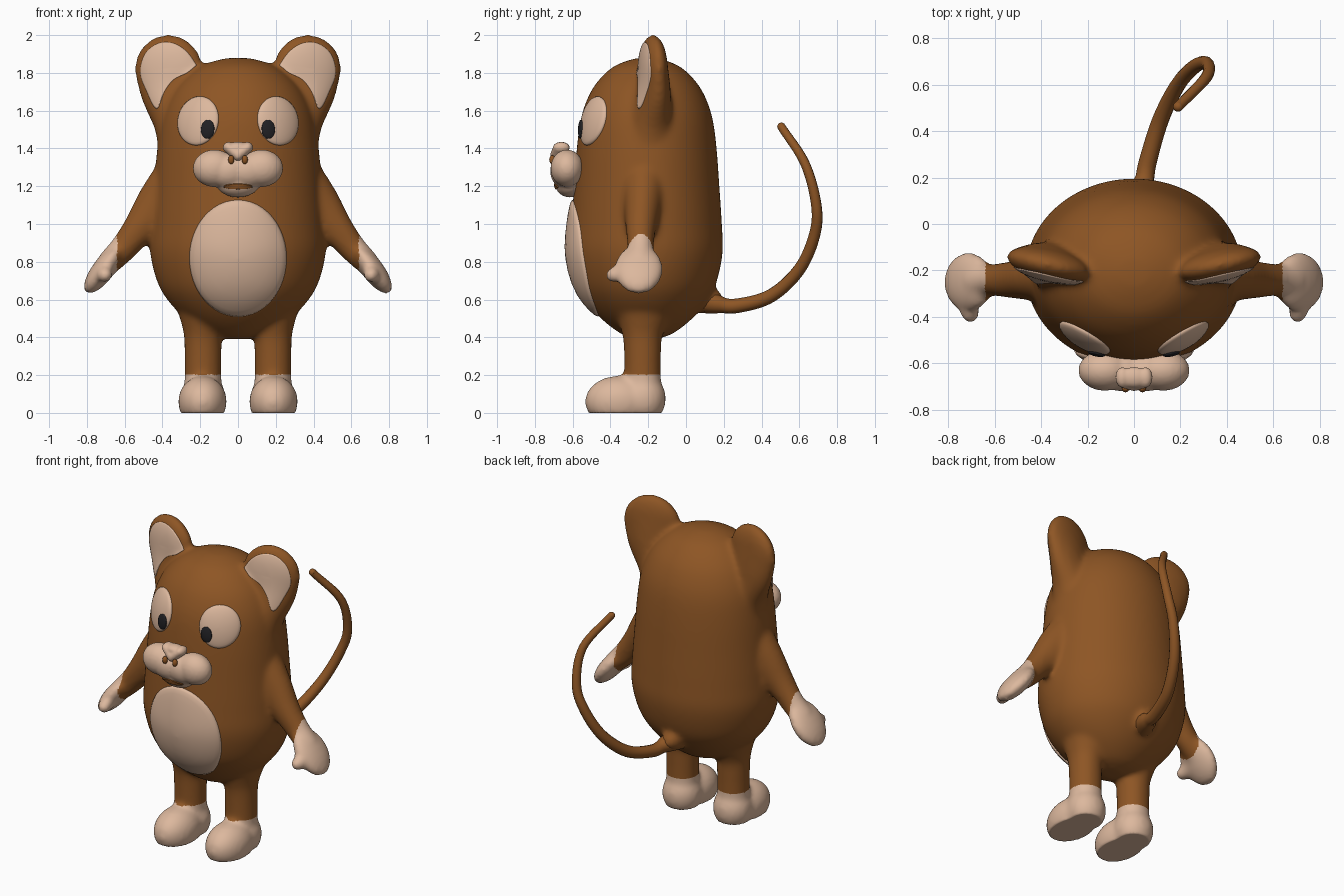
import bpy, bmesh, math
from mathutils import Vector, Matrix
from mathutils.bvhtree import BVHTree

if "Cube" in bpy.data.objects:
    bpy.data.objects.remove(bpy.data.objects["Cube"])


def material(name, rgb):
    m = bpy.data.materials.new(name)
    m.use_nodes = True
    m.diffuse_color = (*rgb, 1)
    bsdf = next(n for n in m.node_tree.nodes if n.type == 'BSDF_PRINCIPLED')
    bsdf.inputs["Base Color"].default_value = (*rgb, 1)
    bsdf.inputs["Roughness"].default_value = 0.7
    return m


BROWN = material("brown fur", (0.27, 0.092, 0.018))
CREAM = material("cream skin", (0.72, 0.48, 0.34))
BLACK = material("black pupil", (0.015, 0.015, 0.018))


def make(name, bm, *mats):
    bmesh.ops.recalc_face_normals(bm, faces=bm.faces)
    for f in bm.faces:
        f.smooth = True
    mesh = bpy.data.meshes.new(name)
    bm.to_mesh(mesh)
    bm.free()
    for m in mats:
        mesh.materials.append(m)
    ob = bpy.data.objects.new(name, mesh)
    bpy.context.scene.collection.objects.link(ob)
    return ob


def spline(pts, n):
    """Smooth curve through tuples of any length."""
    p = [Vector(q) for q in pts]
    p = [2 * p[0] - p[1]] + p + [2 * p[-1] - p[-2]]
    out = []
    for i in range(1, len(p) - 2):
        a, b, c, d = p[i - 1:i + 3]
        for k in range(n):
            t = k / n
            out.append(b + 0.5 * t * (c - a + t * (2 * a - 5 * b + 4 * c - d
                       + t * (3 * (b - c) + d - a))))
    return out + [p[-2]]


def ellipsoid(bm, c, r, ry=0, rz=0, sub=3):
    m = (Matrix.Translation(c) @ Matrix.Rotation(rz, 4, 'Z')
         @ Matrix.Rotation(ry, 4, 'Y') @ Matrix.Diagonal((*r, 1)))
    bmesh.ops.create_icosphere(bm, subdivisions=sub, radius=1, matrix=m)


def chain(bm, pts, side, rz=0):
    """Limb of overlapping ellipsoids: x, y, z, rx, ry, rz."""
    for q in spline(pts, 5):
        ellipsoid(bm, (side * q[0], q[1], q[2]), q[3:], rz=side * rz)


def loft(bm, rings):
    rows = [[bm.verts.new(v) for v in ring] for ring in rings]
    n = len(rows[0])
    for a, b in zip(rows, rows[1:]):
        for i in range(n):
            j = (i + 1) % n
            bm.faces.new((a[i], a[j], b[j], b[i]))
    bm.faces.new(rows[0][::-1])
    bm.faces.new(rows[-1])


def fuse(ob, voxel, steps):
    """Melt overlapping shells into one smooth skin."""
    r = ob.modifiers.new("fuse", 'REMESH')
    r.mode = 'VOXEL'
    r.voxel_size = voxel
    s = ob.modifiers.new("soften", 'SMOOTH')
    s.factor = 0.5
    s.iterations = steps
    dg = bpy.context.evaluated_depsgraph_get()
    mesh = bpy.data.meshes.new_from_object(ob.evaluated_get(dg))
    mats = list(ob.data.materials)
    ob.modifiers.clear()
    ob.data = mesh
    mesh.materials.clear()
    for m in mats:
        mesh.materials.append(m)
    for p in mesh.polygons:
        p.use_smooth = True
        p.material_index = 0


def tree(ob):
    return BVHTree.FromPolygons([v.co for v in ob.data.vertices],
                                [p.vertices for p in ob.data.polygons])


def patch(name, mat, bvh, centre, outline, lift, bulge=0.0):
    """Thin plate draped on the front of a surface; outline is in x, z."""
    c = Vector(centre)
    bm = bmesh.new()
    rings = []
    last = None
    for t in (0.01, 0.2, 0.4, 0.6, 0.75, 0.87, 0.95, 1.0, 1.0):
        ring = []
        for i, o in enumerate(outline):
            q = c + (Vector(o) - c) * t
            hit, nor, _, _ = bvh.ray_cast(Vector((q.x, -2, q.y)), Vector((0, 1, 0)))
            if hit is None:
                ring.append(last[i].copy())
                continue
            if nor.y > 0:
                nor = -nor
            sunk = -0.01 if len(rings) == 8 else lift
            ring.append(hit + nor * (sunk + bulge * math.sqrt(1 - t * t)))
        rings.append(ring)
        last = ring
    loft(bm, rings)
    return make(name, bm, mat)


def oval(cx, cz, rx, rz, tilt=0, n=48):
    ca, sa = math.cos(tilt), math.sin(tilt)
    return [(cx + rx * math.cos(a) * ca - rz * math.sin(a) * sa,
             cz + rx * math.cos(a) * sa + rz * math.sin(a) * ca)
            for a in (2 * math.pi * i / n for i in range(n))]


# Body: an oval lathe with limbs and ears, melted together
bm = bmesh.new()
profile = [(0.39, 0.06), (0.42, 0.16), (0.5, 0.28), (0.6, 0.375), (0.7, 0.43),
           (0.85, 0.465), (1.0, 0.46), (1.2, 0.445), (1.4, 0.428), (1.55, 0.405),
           (1.66, 0.365), (1.75, 0.305), (1.83, 0.21), (1.87, 0.1), (1.88, 0.03)]
loft(bm, [[(r * math.cos(a), -0.208 + 0.865 * r * math.sin(a), z)
           for a in (math.tau * i / 64 for i in range(64))]
          for z, r in spline(profile, 4)])
for s in (1, -1):
    # ears
    chain(bm, [(0.368, -0.175, 1.82, 0.185, 0.07, 0.185),
               (0.365, -0.17, 1.70, 0.155, 0.085, 0.15),
               (0.35, -0.18, 1.55, 0.10, 0.11, 0.12),
               (0.33, -0.19, 1.40, 0.09, 0.12, 0.1)], s, 0.22)
    # arms
    chain(bm, [(0.33, -0.22, 1.22, 0.12, 0.13, 0.17),
               (0.43, -0.23, 1.09, 0.11, 0.10, 0.15),
               (0.53, -0.24, 0.97, 0.08, 0.08, 0.10),
               (0.61, -0.24, 0.87, 0.068, 0.07, 0.08),
               (0.68, -0.245, 0.80, 0.06, 0.075, 0.07)], s)
    # hands and thumbs
    ellipsoid(bm, (s * 0.712, -0.25, 0.76), (0.06, 0.13, 0.158), ry=-0.64 * s)
    chain(bm, [(0.71, -0.3, 0.75, 0.045, 0.045, 0.045),
               (0.705, -0.385, 0.73, 0.042, 0.042, 0.042)], s)
    # legs
    chain(bm, [(0.185, -0.23, 0.12, 0.1, 0.1, 0.1), (0.185, -0.23, 0.3, 0.1, 0.1, 0.1),
               (0.185, -0.23, 0.43, 0.105, 0.11, 0.1),
               (0.18, -0.22, 0.55, 0.14, 0.16, 0.1)], s)
    # feet
    ellipsoid(bm, (s * 0.185, -0.225, 0.075), (0.122, 0.12, 0.135))
    ellipsoid(bm, (s * 0.188, -0.355, 0.06), (0.13, 0.182, 0.138))
# tail root
ellipsoid(bm, (0.01, 0.1, 0.6), (0.07, 0.1, 0.07))
body = make("body", bm, BROWN, CREAM)
fuse(body, 0.014, 16)
for v in body.data.vertices:
    v.co.z = max(v.co.z, 0.0)
for p in body.data.polygons:
    hand = abs(p.center.x) > 0.64 and p.center.z < 1.1
    p.material_index = int(hand or p.center.z < 0.2)
skin = tree(body)

# Belly
patch("belly", CREAM, skin, (0, 0.82), oval(0, 0.82, 0.255, 0.307), 0.005, 0.028)

# Eyes, pupils and inner ears
ear = [(0.22, 1.84), (0.27, 1.91), (0.34, 1.955), (0.42, 1.955), (0.49, 1.90),
       (0.515, 1.80), (0.48, 1.70), (0.43, 1.61), (0.39, 1.70), (0.34, 1.765),
       (0.27, 1.80), (0.22, 1.84)]
for s, side in ((1, "left"), (-1, "right")):
    eye = patch(side + "_eye", CREAM, skin, (s * 0.21, 1.545),
                oval(s * 0.21, 1.545, 0.106, 0.13, s * 0.25), 0.005, 0.02)
    patch(side + "_pupil", BLACK, tree(eye), (s * 0.16, 1.502),
          oval(s * 0.16, 1.502, 0.034, 0.049, s * 0.1), 0.005, 0.006)
    outline = [(s * q[0], q[1]) for q in spline(ear, 4)[:-1]]
    patch(side + "_inner_ear", CREAM, skin, (s * 0.41, 1.82), outline, 0.004)

# Muzzle with cheeks, chin and nose
bm = bmesh.new()
for s in (1, -1):
    ellipsoid(bm, (s * 0.125, -0.63, 1.295), (0.115, 0.088, 0.1))
    ellipsoid(bm, (s * 0.05, -0.635, 1.28), (0.12, 0.085, 0.095))
ellipsoid(bm, (0, -0.615, 1.215), (0.115, 0.08, 0.075))
muzzle = make("muzzle", bm, CREAM)
fuse(muzzle, 0.009, 8)

bm = bmesh.new()
for s in (1, -1):
    chain(bm, [(0.05, -0.66, 1.405, 0.03, 0.045, 0.03),
               (0, -0.675, 1.365, 0.03, 0.045, 0.035)], s)
ellipsoid(bm, (0, -0.66, 1.405), (0.07, 0.045, 0.03))
fuse(make("nose", bm, CREAM), 0.007, 4)

for s, side in ((1, "left"), (-1, "right")):
    bm = bmesh.new()
    ellipsoid(bm, (s * 0.036, -0.708, 1.34), (0.016, 0.016, 0.024))
    make(side + "_nostril", bm, BROWN)

# Mouth
patch("mouth", BROWN, tree(muzzle), (0, 1.2), oval(0, 1.2, 0.075, 0.014), 0.006)

# Tail: a tapering curled tube
path = [(0.0, 0.08, 0.60), (0.04, 0.17, 0.575), (0.06, 0.27, 0.567), (0.115, 0.45, 0.62),
        (0.19, 0.60, 0.76), (0.265, 0.68, 0.94), (0.315, 0.69, 1.10),
        (0.31, 0.63, 1.32), (0.19, 0.505, 1.515)]
curve = bpy.data.curves.new("tail", 'CURVE')
curve.dimensions = '3D'
curve.bevel_depth = 1
curve.bevel_resolution = 4
curve.use_fill_caps = True
pts = spline(path, 8)
line = curve.splines.new('POLY')
line.points.add(len(pts) - 1)
for i, (p, q) in enumerate(zip(line.points, pts)):
    t = i / (len(pts) - 1)
    p.co = (*q, 1)
    p.radius = 0.022 + 0.022 * (1 - t) + 0.03 * max(0, 1 - 6 * t)
curve.materials.append(BROWN)
tail = bpy.data.objects.new("tail", curve)
bpy.context.scene.collection.objects.link(tail)

# Rounded tail tip
bm = bmesh.new()
ellipsoid(bm, path[-1], (0.022, 0.022, 0.022))
make("tail_tip", bm, BROWN)
